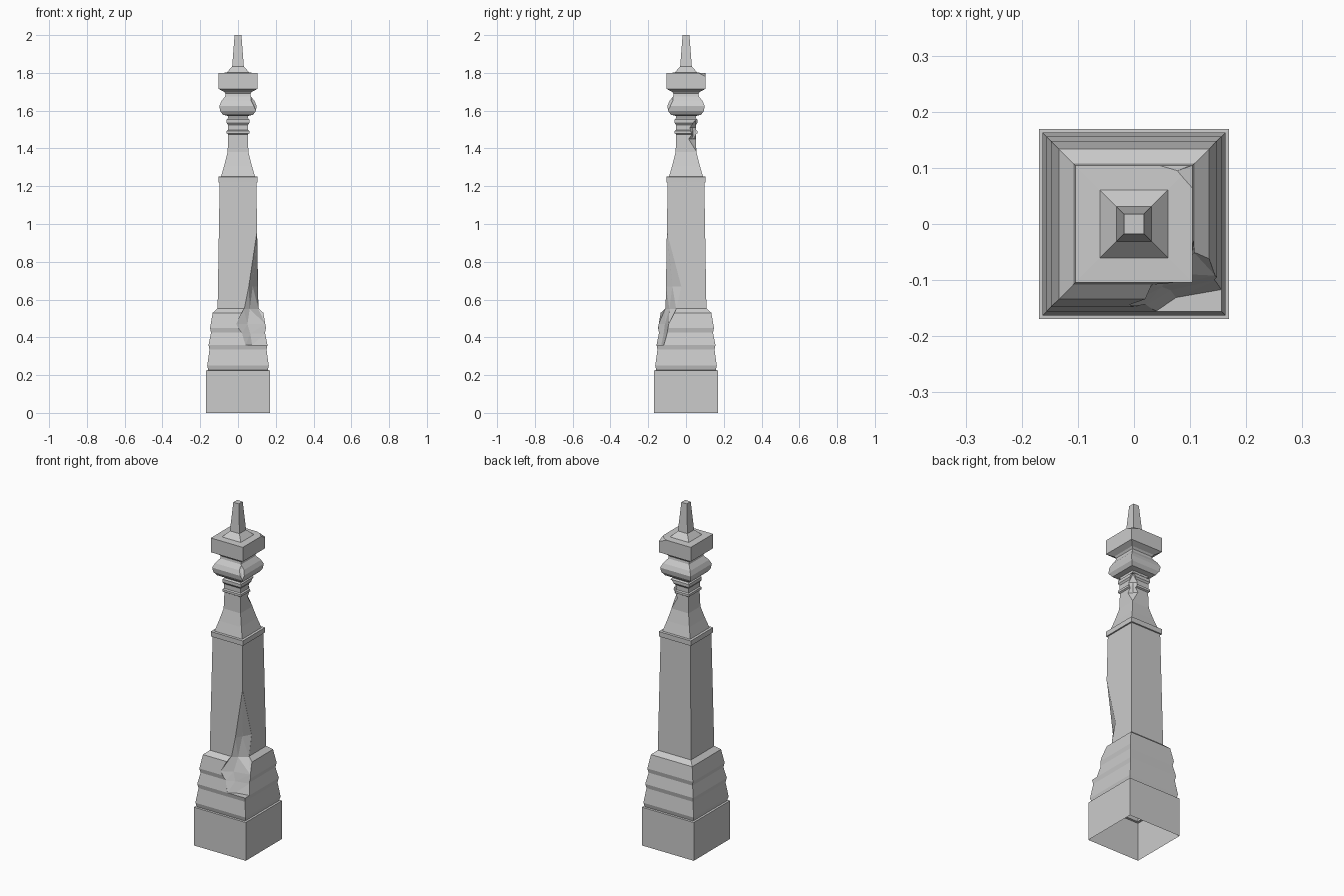
import bpy, bmesh


def skin(name, rings):
    """Closed mesh from a stack of equal-length rings."""
    bm = bmesh.new()
    loops = [[bm.verts.new(p) for p in ring] for ring in rings]
    n = len(loops[0])
    for lo, hi in zip(loops, loops[1:]):
        for i in range(n):
            j = (i + 1) % n
            bm.faces.new((lo[i], lo[j], hi[j], hi[i]))
    bm.faces.new(loops[0][::-1])
    bm.faces.new(loops[-1])
    if n > 4:
        bmesh.ops.triangulate(bm, faces=bm.faces[:])
    bmesh.ops.recalc_face_normals(bm, faces=bm.faces[:])
    me = bpy.data.meshes.new(name)
    bm.to_mesh(me)
    bm.free()
    ob = bpy.data.objects.new(name, me)
    bpy.context.collection.objects.link(ob)
    return ob


def chip(name, sx, sy, sections):
    """Corner cutter; each section is z, edge x on the front/back face,
    inner point x, y, edge y on the side face."""
    rings = []
    for z, ax, ay, cx, cy, bx, by in sections:
        pts = [(ax, .4), (ax, ay), (cx, cy), (bx, by), (.4, by), (.4, .4)]
        rings.append([(sx * x, sy * y, z) for x, y in pts])
    ob = skin(name, rings)
    ob.hide_render = True
    return ob


# Square post: half width and height
profile = [
    (.169, 0), (.169, .225), (.157, .226), (.163, .25), (.151, .335),
    (.156, .36), (.143, .425), (.148, .45), (.134, .53), (.108, .553),
    (.097, 1.22), (.104, 1.221), (.104, 1.25), (.09, 1.251), (.073, 1.31),
    (.055, 1.38), (.052, 1.475), (.06, 1.48), (.06, 1.493), (.053, 1.498),
    (.053, 1.525), (.06, 1.535), (.06, 1.553), (.052, 1.56), (.052, 1.572),
    (.08, 1.578), (.094, 1.598), (.099, 1.625), (.088, 1.65), (.068, 1.676),
    (.066, 1.69), (.074, 1.70), (.104, 1.716), (.104, 1.80), (.061, 1.801),
    (.031, 1.833), (.018, 2.0)]
post = skin("stone_post", [[(-r, -r, z), (r, -r, z), (r, r, z), (-r, r, z)]
                           for r, z in profile])

# Broken corners
cutters = [
    chip("shaft_break", 1, -1, [
        (.36, .04, .155, .075, .131, .155, .117),
        (.42, .02, .145, .065, .118, .145, .10),
        (.47, -.01, .145, .05, .112, .145, .092),
        (.55, .03, .11, .062, .088, .108, .052),
        (.67, .057, .106, .078, .072, .105, .025),
        (.95, .099, .101, .1, .1, .101, .099)]),
    chip("neck_break", 1, 1, [
        (1.385, .054, .055, .054, .054, .055, .054),
        (1.45, .018, .053, .034, .034, .053, .014),
        (1.475, .033, .053, .037, .037, .053, .031),
        (1.51, .022, .053, .035, .035, .053, .02),
        (1.55, .05, .06, .049, .049, .06, .05)]),
    chip("bulb_break", 1, -1, [
        (1.6, .096, .097, .095, .096, .097, .095),
        (1.63, .08, .098, .087, .087, .098, .08),
        (1.655, .068, .086, .075, .075, .086, .068),
        (1.675, .069, .07, .069, .069, .07, .069)]),
    chip("cap_break", 1, 1, [
        (1.78, .105, .106, .1045, .1045, .106, .105),
        (1.802, .04, .104, .075, .094, .104, .06),
        (1.83, .04, .104, .075, .094, .104, .06)])]
for c in cutters:
    m = post.modifiers.new(c.name, 'BOOLEAN')
    m.operation = 'DIFFERENCE'
    m.solver = 'EXACT'
    m.object = c
bpy.context.view_layer.update()
dg = bpy.context.evaluated_depsgraph_get()
mesh = bpy.data.meshes.new_from_object(post.evaluated_get(dg))
post.modifiers.clear()
post.data = mesh
for c in cutters:
    bpy.data.objects.remove(c)

# Open underside
bm = bmesh.new()
bm.from_mesh(mesh)
under = [f for f in bm.faces if all(v.co.z < .001 for v in f.verts)]
bmesh.ops.delete(bm, geom=under, context='FACES')
bm.to_mesh(mesh)
bm.free()
